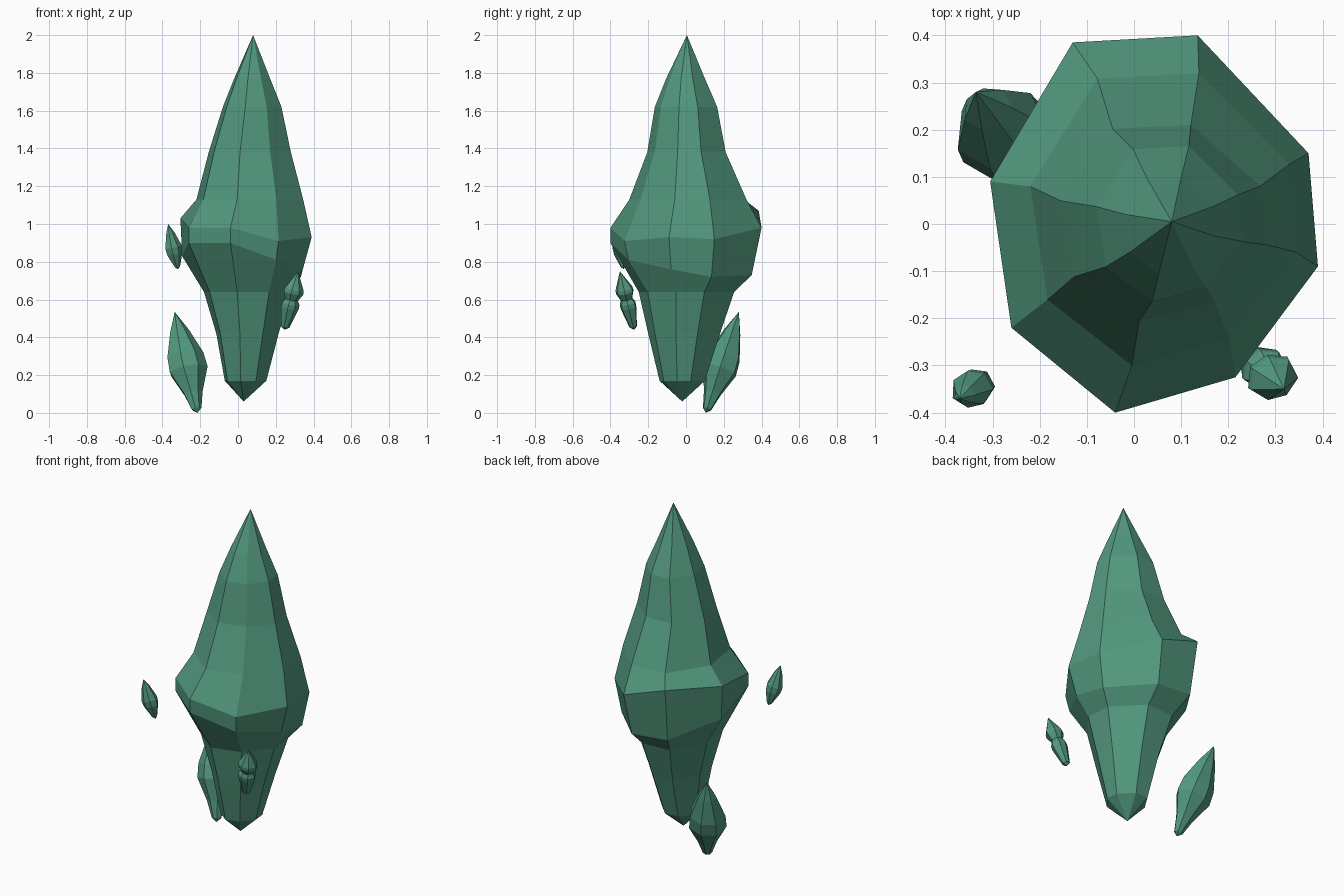
import bpy
import bmesh
from math import cos, sin, tau
from mathutils import Vector

cube = bpy.data.objects.get("Cube")
if cube:
    bpy.data.objects.remove(cube, do_unlink=True)

# One green for the whole cluster
green = bpy.data.materials.new("crystal_green")
green.use_nodes = True
green.diffuse_color = (0.085, 0.315, 0.21, 1)
green.node_tree.nodes["Principled BSDF"].inputs["Base Color"].default_value = green.diffuse_color


def loft(name, base, rings, tip):
    """Flat-shaded skin over closed rings, fanned to a point at both ends."""
    bm = bmesh.new()
    loops = [[bm.verts.new(point) for point in ring] for ring in rings]
    bottom, top = bm.verts.new(base), bm.verts.new(tip)
    count = len(loops[0])
    for i in range(count):
        j = (i + 1) % count
        bm.faces.new((bottom, loops[0][j], loops[0][i]))
        for low, high in zip(loops, loops[1:]):
            bm.faces.new((low[i], low[j], high[j], high[i]))
        bm.faces.new((loops[-1][i], loops[-1][j], top))
    bmesh.ops.recalc_face_normals(bm, faces=bm.faces)
    mesh = bpy.data.meshes.new(name)
    bm.to_mesh(mesh)
    bm.free()
    mesh.materials.append(green)
    crystal = bpy.data.objects.new(name, mesh)
    bpy.context.scene.collection.objects.link(crystal)
    return crystal


# Irregular eight-sided girdle of the large crystal, counter-clockwise
girdle = [Vector(p) for p in (
    (0.39, -0.09, 0.93), (0.37, 0.15, 0.92), (0.135, 0.4, 0.98), (-0.13, 0.385, 1.07),
    (-0.305, 0.09, 1.03), (-0.26, -0.22, 0.98), (-0.04, -0.4, 0.98), (0.215, -0.325, 0.91))]
x_low, x_high = min(p.x for p in girdle), max(p.x for p in girdle)
y_low, y_high = min(p.y for p in girdle), max(p.y for p in girdle)


def fitted_ring(z, left, right, front, back):
    """The girdle outline squeezed into the given width and depth."""
    ring = []
    for p in girdle:
        across = (p.x - x_low) / (x_high - x_low)
        along = (p.y - y_low) / (y_high - y_low)
        ring.append((left + across * (right - left), front + along * (back - front), z))
    return ring


# Lower edge of the girdle band: each corner drops and pulls in differently
drops = (0.17, 0.2, 0.25, 0.32, 0.2, 0.08, 0.08, 0.1)
pulls = (0.88, 0.9, 0.87, 0.88, 0.97, 1, 1, 0.94)
band = [(p.x * pull, p.y * pull, p.z - drop) for p, drop, pull in zip(girdle, drops, pulls)]

lower = [fitted_ring(*row) for row in (
    (0.17, -0.07, 0.15, -0.14, 0.1),
    (0.42, -0.115, 0.215, -0.2, 0.18),
    (0.64, -0.18, 0.28, -0.25, 0.255))]
upper = [fitted_ring(*row) for row in (
    (1.13, -0.22, 0.345, -0.3, 0.32),
    (1.38, -0.155, 0.28, -0.205, 0.21),
    (1.62, -0.08, 0.23, -0.165, 0.165),
    (1.77, -0.02, 0.17, -0.105, 0.1))]
loft("large_crystal", (0.03, -0.02, 0.06), lower + [band, girdle] + upper, (0.08, 0.005, 2))


def shard(name, base, tip, profile, sides=7):
    """Small tilted crystal; profile lists (fraction along axis, radius)."""
    base, tip = Vector(base), Vector(tip)
    axis = tip - base
    turn = Vector((0, 0, 1)).rotation_difference(axis)
    rings = []
    for fraction, radius in profile:
        ring = []
        for i in range(sides):
            angle = tau * i / sides
            wobble = radius * (1 + 0.08 * sin(angle * 2 + 1))
            offset = Vector((cos(angle) * wobble, sin(angle) * wobble, 0))
            ring.append(base + axis * fraction + turn @ offset)
        rings.append(ring)
    return loft(name, base, rings, tip)


# Three floating shards around the large crystal
shard("low_back_shard", (-0.215, 0.105, 0), (-0.335, 0.28, 0.535),
      ((0.04, 0.025), (0.2, 0.05), (0.42, 0.1), (0.56, 0.095), (0.8, 0.05)))
shard("high_front_shard", (-0.318, -0.33, 0.76), (-0.37, -0.37, 1),
      ((0.06, 0.014), (0.35, 0.04), (0.5, 0.043), (0.8, 0.022)))
shard("front_left_shard", (0.245, -0.275, 0.44), (0.318, -0.35, 0.75),
      ((0.05, 0.022), (0.38, 0.046), (0.45, 0.046), (0.52, 0.034), (0.64, 0.052), (0.7, 0.05)))
